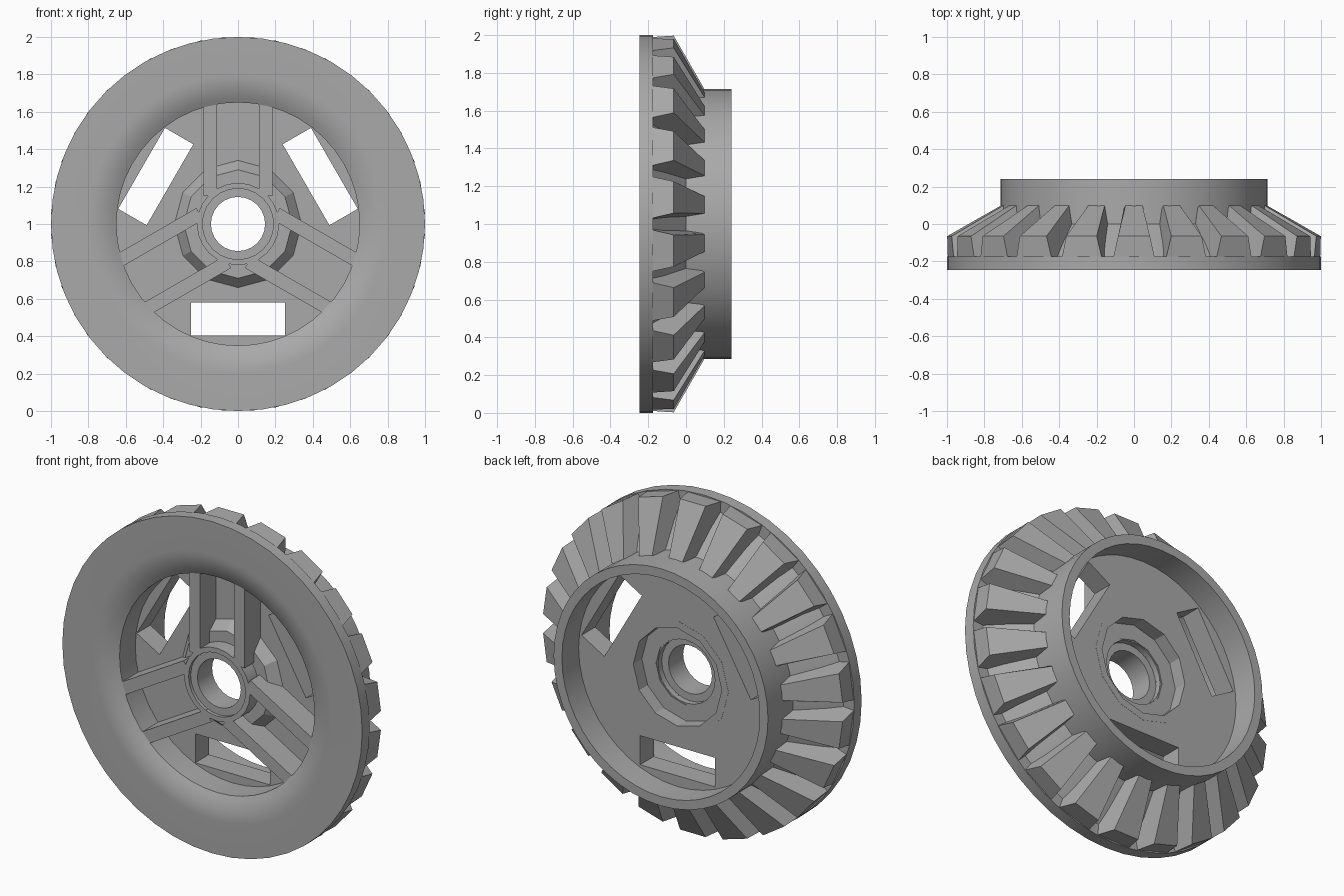
import bpy, bmesh, math
from mathutils import Matrix, Vector

if "Cube" in bpy.data.objects:
    bpy.data.objects.remove(bpy.data.objects["Cube"])

grey = bpy.data.materials.new("light grey plastic")
grey.use_nodes = True
grey.diffuse_color = (0.4, 0.4, 0.4, 1)
grey.node_tree.nodes["Principled BSDF"].inputs["Base Color"].default_value = (0.4, 0.4, 0.4, 1)

AXIS = Vector((0, 0, 1))  # wheel centre; the axle runs along y


def finish(name, bm, smooth=None):
    bmesh.ops.recalc_face_normals(bm, faces=bm.faces)
    mesh = bpy.data.meshes.new(name)
    bm.to_mesh(mesh)
    bm.free()
    mesh.materials.append(grey)
    ob = bpy.data.objects.new(name, mesh)
    bpy.context.collection.objects.link(ob)
    if smooth:
        bpy.ops.object.select_all(action="DESELECT")
        ob.select_set(True)
        bpy.context.view_layer.objects.active = ob
        bpy.ops.object.shade_smooth_by_angle(angle=math.radians(smooth))
    return ob


def lathe(name, profile, sides, smooth=None):
    """Turn a closed (radius, y) profile around the axle."""
    bm = bmesh.new()
    rings = []
    for i in range(sides):
        a = math.tau * i / sides
        rings.append([bm.verts.new(AXIS + Vector((r * math.sin(a), y, r * math.cos(a))))
                      for r, y in profile])
    for i in range(sides):
        a, b = rings[i], rings[(i + 1) % sides]
        for j in range(len(profile)):
            k = (j + 1) % len(profile)
            bm.faces.new((a[j], a[k], b[k], b[j]))
    return finish(name, bm, smooth)


def add_prism(bm, sections, angle):
    """Join (radius, y, half width) sections into a block, symmetric about a spoke direction."""
    turn = Matrix.Translation(AXIS) @ Matrix.Rotation(angle, 4, "Y")
    sides = [[bm.verts.new(turn @ Vector((s * w, y, r))) for r, y, w in sections] for s in (-1, 1)]
    bm.faces.new(sides[0])
    bm.faces.new(sides[1])
    n = len(sections)
    for i in range(n):
        k = (i + 1) % n
        bm.faces.new((sides[0][i], sides[0][k], sides[1][k], sides[1][i]))


def add_box(bm, x, y, r, angle):
    size = Matrix.Diagonal((x[1] - x[0], y[1] - y[0], r[1] - r[0], 1))
    mid = Matrix.Translation((sum(x) / 2, sum(y) / 2, sum(r) / 2))
    turn = Matrix.Translation(AXIS) @ Matrix.Rotation(angle, 4, "Y")
    bmesh.ops.create_cube(bm, size=1, matrix=turn @ mid @ size)


# Wheel body: rim, rounded lip, web, root cone and rear collar
lip = [(0.65 + 0.15 * i / 6, -0.245 + 0.045 * (1 - i / 6) ** 2) for i in range(7)]
wheel = lathe("wheel_body", [(0.31, -0.05), (0.65, -0.05)] + lip + [
    (1, -0.245), (1, -0.175), (0.93, -0.175), (0.715, 0), (0.715, 0.24),
    (0.66, 0.24), (0.66, 0.08), (0.31, 0.08)], 48, 30)

# Three windows through the web, between the spokes
bm = bmesh.new()
for i in range(3):
    add_box(bm, (-0.25, 0.25), (-0.1, 0.15), (0.42, 0.595), math.pi + i * math.tau / 3)
cutter = finish("window_cutter", bm)
cutter.hide_render = True
cutter.hide_set(True)
cut = wheel.modifiers.new("windows", "BOOLEAN")
cut.object = cutter
cut.solver = "EXACT"

# Faceted boss and axle sleeve
lathe("hub_boss", [(0.2, -0.11), (0.29, -0.11), (0.34, -0.05), (0.34, 0.081),
                   (0.295, 0.081), (0.295, 0), (0.2, 0)], 12)
lathe("axle_sleeve", [(0.145, -0.18), (0.19, -0.18), (0.19, -0.2), (0.22, -0.2), (0.22, -0.005),
                      (0.19, -0.005), (0.19, -0.04), (0.145, -0.04)], 24, 30)

# Paired spoke ribs
bm = bmesh.new()
for i in range(3):
    for x in ((-0.185, -0.112), (0.112, 0.185)):
        add_box(bm, x, (-0.2, -0.03), (0.15, 0.64), i * math.tau / 3)
finish("spoke_ribs", bm)

# Bevel teeth
bm = bmesh.new()
for i in range(22):
    add_prism(bm, [(0.99, -0.175, 0.11), (0.997, -0.065, 0.085), (0.71, 0.1, 0.045),
                   (0.68, 0.1, 0.05), (0.68, -0.175, 0.09)], i * math.tau / 22)
finish("gear_teeth", bm)
